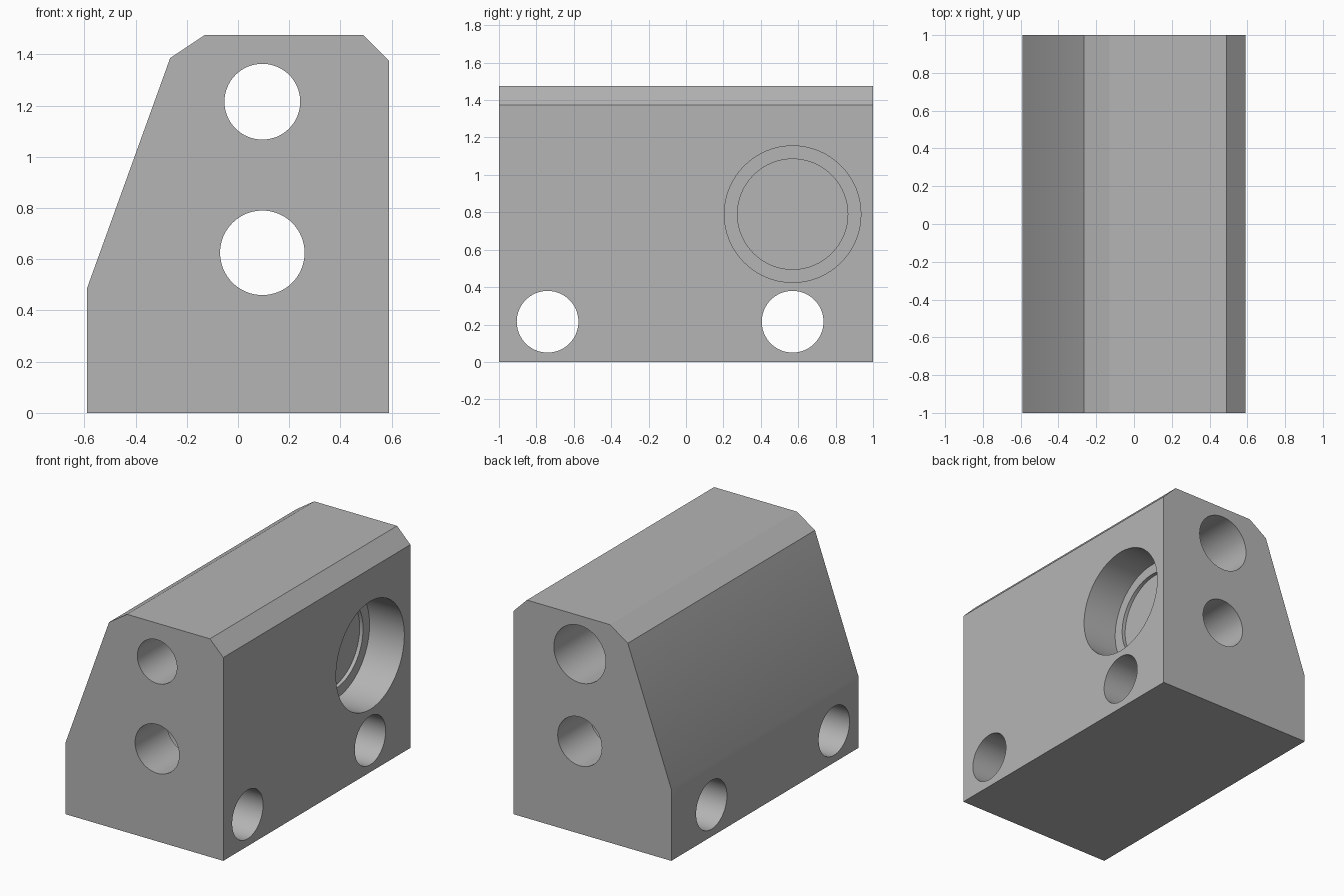
import bpy, bmesh, math
from mathutils import Matrix

SEGMENTS = 64

default = bpy.data.objects.get("Cube")
if default:
    bpy.data.objects.remove(default, do_unlink=True)

grey = bpy.data.materials.new("plain grey")
grey.use_nodes = True
colour = (0.46, 0.46, 0.46, 1)
grey.diffuse_color = colour
grey.node_tree.nodes["Principled BSDF"].inputs["Base Color"].default_value = colour


def add_object(name, bm):
    bmesh.ops.recalc_face_normals(bm, faces=bm.faces)
    mesh = bpy.data.meshes.new(name)
    bm.to_mesh(mesh)
    bm.free()
    mesh.materials.append(grey)
    obj = bpy.data.objects.new(name, mesh)
    bpy.context.collection.objects.link(obj)
    return obj


def stepped_cutter(name, axis, centre, steps):
    """Turned solid along an axis; steps are (position, radius) pairs."""
    bm = bmesh.new()
    rings = []
    for along, radius in steps:
        ring = []
        for i in range(SEGMENTS):
            a = math.tau * i / SEGMENTS
            u, z = radius * math.cos(a), centre[1] + radius * math.sin(a)
            if axis == "x":
                ring.append(bm.verts.new((along, centre[0] + u, z)))
            else:
                ring.append(bm.verts.new((centre[0] + u, along, z)))
        rings.append(ring)
    for r, s in zip(rings, rings[1:]):
        for i in range(SEGMENTS):
            j = (i + 1) % SEGMENTS
            bm.faces.new((r[i], r[j], s[j], s[i]))
    bm.faces.new(rings[0])
    bm.faces.new(rings[-1])
    return add_object(name, bm)


# Block: chamfered profile extruded from front to back
profile = [(-0.59, 0), (0.59, 0), (0.59, 1.375), (0.49, 1.475),
           (-0.13, 1.475), (-0.265, 1.385), (-0.59, 0.485)]
bm = bmesh.new()
front = bm.faces.new([bm.verts.new((x, -1, z)) for x, z in profile])
extruded = bmesh.ops.extrude_face_region(bm, geom=[front])["geom"]
bmesh.ops.translate(bm, vec=(0, 2, 0),
                    verts=[v for v in extruded if isinstance(v, bmesh.types.BMVert)])
block = add_object("mounting_block", bm)

cutters = [
    # Upper lengthwise hole, wider from the back
    stepped_cutter("upper_hole", "y", (0.095, 1.215),
                   [(-1.1, 0.148), (0, 0.148), (0, 0.194), (1.1, 0.194)]),
    # Lower lengthwise hole with a wider chamber inside
    stepped_cutter("lower_hole", "y", (0.095, 0.625),
                   [(-1.1, 0.165), (-0.66, 0.165), (-0.66, 0.185),
                    (0.65, 0.185), (0.65, 0.165), (1.1, 0.165)]),
    # Large blind bore with a shallow stepped floor
    stepped_cutter("side_bore", "x", (0.57, 0.79),
                   [(0.7, 0.365), (0.33, 0.365), (0.33, 0.295), (0.305, 0.295)]),
]
# Crosswise bolt holes
for y in (-0.74, 0.57):
    cutters.append(stepped_cutter("bolt_hole", "x", (y, 0.215),
                                  [(-0.7, 0.165), (0.7, 0.165)]))

bpy.context.view_layer.objects.active = block
block.select_set(True)
for cutter in cutters:
    mod = block.modifiers.new(cutter.name, "BOOLEAN")
    mod.operation = "DIFFERENCE"
    mod.solver = "EXACT"
    mod.object = cutter
    bpy.ops.object.modifier_apply(modifier=mod.name)
    bpy.data.objects.remove(cutter, do_unlink=True)

# Smooth hole walls, crisp block edges
bpy.ops.object.select_all(action="DESELECT")
block.select_set(True)
bpy.ops.object.shade_smooth_by_angle(angle=math.radians(25))
